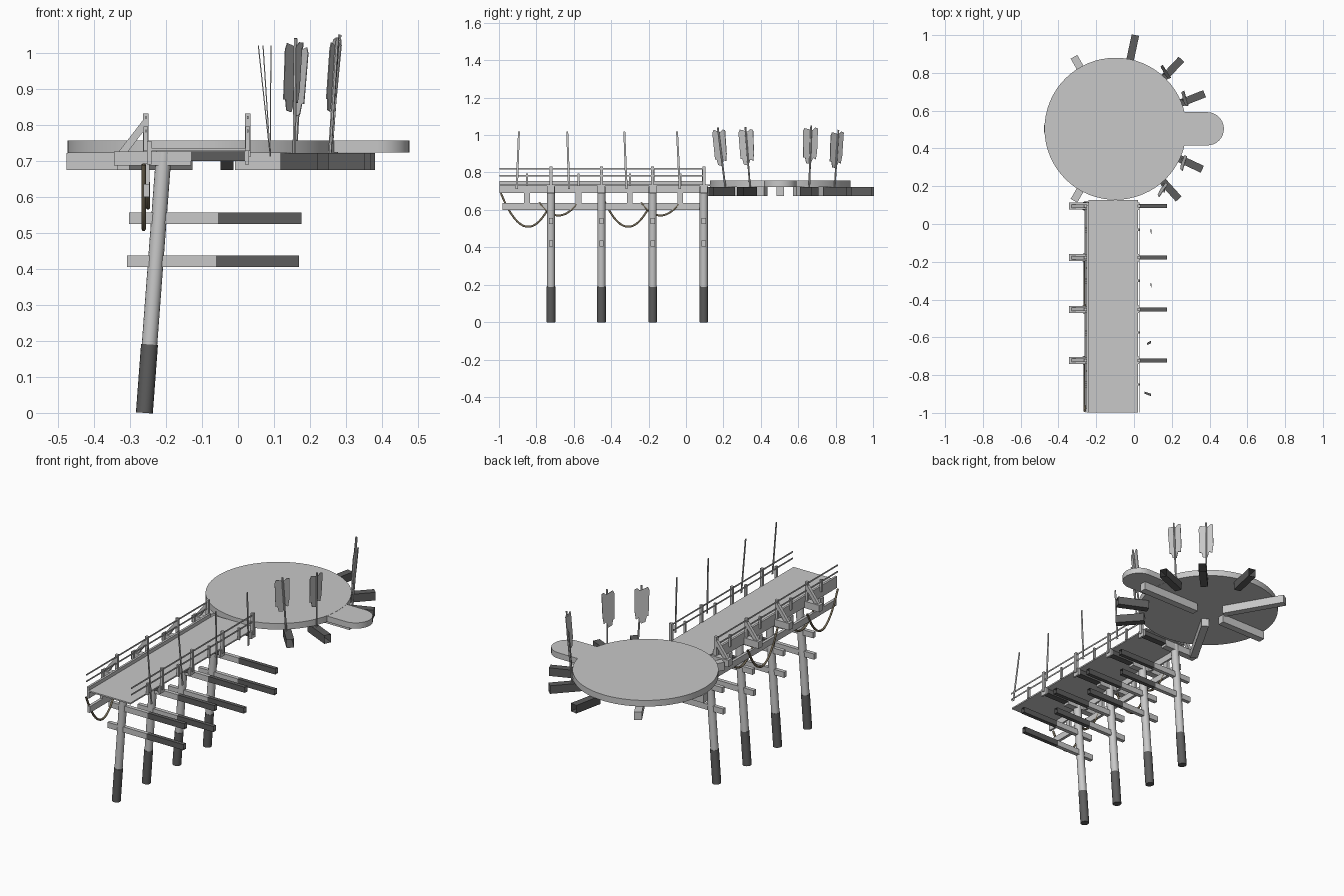
import bpy, bmesh, math
from mathutils import Vector, Matrix

cube = bpy.data.objects.get("Cube")
if cube:
    bpy.data.objects.remove(cube, do_unlink=True)


def material(name, r, g, b):
    m = bpy.data.materials.new(name)
    m.use_nodes = True
    m.diffuse_color = (r, g, b, 1)
    m.node_tree.nodes["Principled BSDF"].inputs["Base Color"].default_value = (r, g, b, 1)
    return m


LIGHT = material("pale_wood", 0.58, 0.58, 0.58)
DARK = material("dark_wet_wood", 0.11, 0.11, 0.11)
ROPE = material("rope_brown", 0.17, 0.14, 0.09)


def finish(name, bm, mat, smooth=False):
    bmesh.ops.recalc_face_normals(bm, faces=bm.faces)
    mesh = bpy.data.meshes.new(name)
    bm.to_mesh(mesh)
    bm.free()
    mesh.materials.append(mat)
    ob = bpy.data.objects.new(name, mesh)
    bpy.context.scene.collection.objects.link(ob)
    if smooth:
        bpy.ops.object.select_all(action='DESELECT')
        ob.select_set(True)
        bpy.context.view_layer.objects.active = ob
        bpy.ops.object.shade_smooth_by_angle(angle=math.radians(40))
    return ob


def box(name, x0, x1, y0, y1, z0, z1, mat=LIGHT, turn=None, open_ends=False):
    bm = bmesh.new()
    bmesh.ops.create_cube(bm, size=1)
    if open_ends:
        bm.normal_update()
        ends = [f for f in bm.faces if abs(f.normal.x) > 0.9]
        bmesh.ops.delete(bm, geom=ends, context='FACES')
    bm.transform(Matrix.Translation(((x0 + x1) / 2, (y0 + y1) / 2, (z0 + z1) / 2))
                 @ Matrix.Diagonal((x1 - x0, y1 - y0, z1 - z0, 1)))
    if turn:
        bm.transform(turn)
    return finish(name, bm, mat)


def rod(name, a, b, radius, mat=LIGHT, sides=16):
    a, b = Vector(a), Vector(b)
    bm = bmesh.new()
    bmesh.ops.create_cone(bm, cap_ends=True, segments=sides, radius1=radius,
                          radius2=radius, depth=(b - a).length)
    bm.transform(Matrix.Translation((a + b) / 2)
                 @ (b - a).to_track_quat('Z', 'Y').to_matrix().to_4x4())
    return finish(name, bm, mat, sides > 6)


def prism(name, points, offset, mat=LIGHT, smooth=False):
    bm = bmesh.new()
    face = bm.faces.new([bm.verts.new(p) for p in points])
    new = bmesh.ops.extrude_face_region(bm, geom=[face])["geom"]
    bmesh.ops.translate(bm, vec=offset, verts=[v for v in new if isinstance(v, bmesh.types.BMVert)])
    return finish(name, bm, mat, smooth)


def rope(name, x, y0, y1, top0, top1, low):
    curve = bpy.data.curves.new(name, 'CURVE')
    curve.dimensions = '3D'
    curve.bevel_depth = 0.006
    curve.bevel_resolution = 1
    line = curve.splines.new('POLY')
    n = 16
    line.points.add(n)
    for i in range(n + 1):
        t = i / n
        sag = 4 * t * (1 - t) * ((top0 + top1) / 2 - low)
        line.points[i].co = (x, y0 + (y1 - y0) * t, top0 + (top1 - top0) * t - sag, 1)
    curve.materials.append(ROPE)
    bpy.context.scene.collection.objects.link(bpy.data.objects.new(name, curve))


# Round platform and its rounded side landing
CENTRE = Vector((-0.098, 0.504, 0))
rod("round_platform", CENTRE + Vector((0, 0, 0.722)), CENTRE + Vector((0, 0, 0.757)), 0.376, sides=64)
arc = [(0.388 + 0.088 * math.cos(a), 0.504 + 0.088 * math.sin(a), 0.723)
       for a in [math.pi * (i / 16 - 0.5) for i in range(17)]]
prism("side_landing", [(0.2, 0.592, 0.723), (0.2, 0.416, 0.723)] + arc, (0, 0, 0.033), smooth=True)

# Radial beams below the platform: long pale ones, short hollow dark ends
for angle, inner, outer, mat in [(0, 0.09, 0.46, LIGHT), (120, 0.09, 0.44, LIGHT),
                                 (180, 0.09, 0.378, LIGHT), (240, 0.09, 0.44, LIGHT),
                                 (78, 0.335, 0.507, DARK), (46.5, 0.335, 0.507, DARK),
                                 (21.5, 0.335, 0.507, DARK), (-25, 0.335, 0.507, DARK),
                                 (-48, 0.345, 0.5, DARK)]:
    turn = Matrix.Translation(CENTRE) @ Matrix.Rotation(math.radians(angle), 4, 'Z')
    box("radial_beam", inner, outer, -0.02, 0.02, 0.675, 0.721, mat, turn, open_ends=mat == DARK)

# Walkway deck, side board and lower stringer
box("walkway_deck", -0.24, 0.022, -0.998, 0.127, 0.727, 0.735)
box("side_board", -0.252, -0.24, -0.998, 0.1, 0.69, 0.755)
box("lower_stringer", -0.262, -0.246, -0.98, 0.08, 0.6, 0.636)

# Bays: leaning pile, cross beams with hollow dark ends, bracket and rail posts
for y in (0.095, -0.178, -0.452, -0.722):
    def pile(z):
        return (-0.26 + 0.075 * z, y, z)
    rod("pile_foot", pile(0), pile(0.19), 0.0235, DARK)
    rod("pile", pile(0.19), pile(0.725), 0.0215)
    box("deck_beam", -0.345, -0.13, y - 0.018, y + 0.018, 0.687, 0.726)
    box("deck_beam_end", -0.13, 0.019, y - 0.018, y + 0.018, 0.7, 0.726, DARK, open_ends=True)
    for z, shift in ((0.525, 0), (0.405, -0.006)):
        box("cross_beam", -0.302 + shift, -0.055 + shift, y - 0.011, y + 0.011, z, z + 0.032)
        box("cross_beam_end", -0.055 + shift, 0.176 + shift, y - 0.011, y + 0.011, z, z + 0.032,
            DARK, open_ends=True)
    box("rail_post", 0.019, 0.035, y - 0.008, y + 0.008, 0.71, 0.832)
    box("post_foot", 0.019, 0.03, y - 0.02, y + 0.02, 0.69, 0.732)
    box("brace_post", -0.264, -0.248, y - 0.008, y + 0.008, 0.69, 0.832)
    prism("diagonal_brace", [(-0.334, y - 0.009, 0.722), (-0.308, y - 0.009, 0.722),
                             (-0.26, y - 0.009, 0.785), (-0.26, y - 0.009, 0.818)], (0, 0.018, 0))

# Short posts between the bays, with hangers for the stringer
for y in (-0.03, -0.3, -0.575, -0.85):
    for x in (-0.256, 0.027):
        box("short_post", x - 0.006, x + 0.006, y - 0.006, y + 0.006, 0.727, 0.795)
    box("stringer_hanger", -0.262, -0.246, y - 0.015, y + 0.015, 0.63, 0.692)

# Thin handrails on both sides
for x in (-0.256, 0.027):
    for z in (0.783, 0.82):
        box("handrail", x - 0.0015, x + 0.0015, -0.998, 0.1, z - 0.004, z + 0.004)

# Slack ropes
for y in (-0.99, -0.455):
    rope("long_rope", -0.262, y, y + 0.275, 0.69, 0.65, 0.51)
for y in (-0.785, -0.24):
    rope("short_rope", -0.25, y, y + 0.2, 0.64, 0.63, 0.57)

# Slim flat poles beside the walkway
for y, lean, x_top in ((-0.905, 0.012, 0.055), (-0.625, -0.01, 0.068),
                       (-0.318, -0.012, 0.09), (-0.033, -0.015, 0.09)):
    prism("slim_pole", [(0.088, y - 0.006, 0.712), (0.088, y + 0.006, 0.712),
                        (x_top, y + lean + 0.005, 1.02), (x_top, y + lean - 0.005, 1.02)],
          (0.003, 0, 0))

# Ragged banners on leaning poles around the rim
RAGGED = [(-0.042, 1.01), (-0.034, 1.027), (0.01, 1.016), (0.026, 1.03), (0.04, 1.025), (0.04, 0.9),
          (0.034, 0.86), (0.018, 0.868), (0.006, 0.835), (-0.018, 0.84), (-0.026, 0.87), (-0.036, 0.87)]
for angle, rise, slide in ((48.5, -0.012, 0), (23.5, 0.01, 0), (-24.5, 0.002, -0.015), (-49, 0, -0.025)):
    a = math.radians(angle)
    out = Vector((math.cos(a), math.sin(a), 0))
    # Each banner turns a little further sideways than its pole
    side = Vector((-math.sin(a * 0.7), math.cos(a * 0.7), 0))
    foot = CENTRE + out * 0.387
    rod("banner_pole", foot + Vector((0, 0, 0.705)),
        foot + out * 0.028 + side * slide + Vector((0, 0, 1.04 + rise)), 0.005, sides=6)
    points = [foot + out * (0.09 * (z - 0.72) - 0.008) + side * (s + slide) + Vector((0, 0, z + rise))
              for s, z in RAGGED]
    prism("banner", points, out * 0.003)
